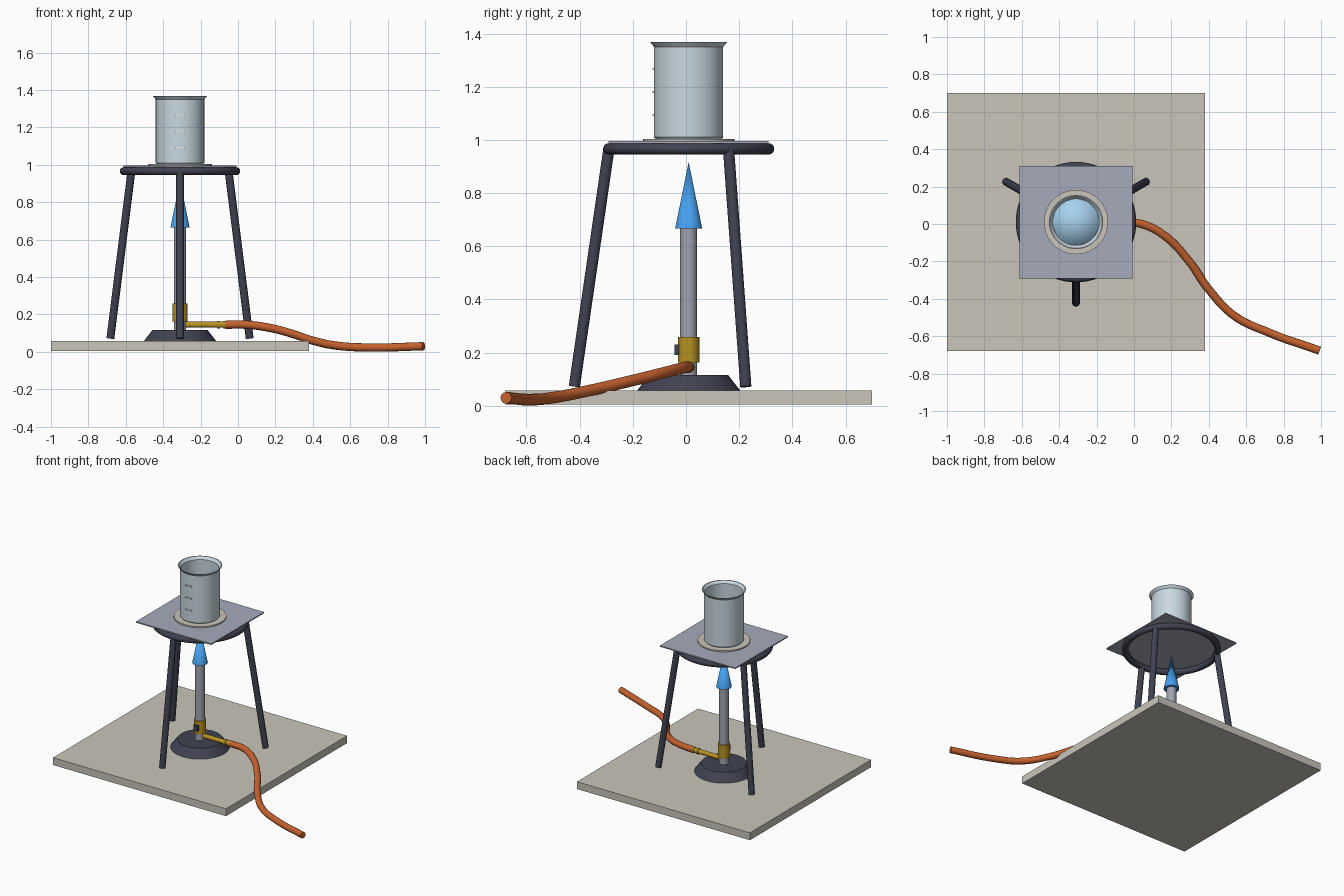
import bpy, bmesh
from math import radians, sin, cos, tau
from mathutils import Vector

cube = bpy.data.objects.get("Cube")
if cube:
    bpy.data.objects.remove(cube, do_unlink=True)

CX, CY = -0.31, 0.01          # burner axis
BOARD_TOP = 0.058


def material(name, rgb, rough=0.5):
    linear = [(c / 255) ** 2.2 for c in rgb] + [1]
    m = bpy.data.materials.new(name)
    m.use_nodes = True
    m.diffuse_color = linear
    bsdf = m.node_tree.nodes["Principled BSDF"]
    bsdf.inputs["Base Color"].default_value = linear
    bsdf.inputs["Roughness"].default_value = rough
    return m


stone = material("stone", (200, 196, 186))
iron = material("dark_iron", (66, 68, 82))
steel = material("steel", (160, 163, 175))
gauze_grey = material("gauze_grey", (165, 170, 186))
brass = material("brass", (184, 146, 40))
rubber = material("rubber", (196, 98, 50))
flame_blue = material("flame_blue", (72, 160, 240))
glass = material("glass", (200, 215, 224), 0.15)
water_blue = material("water_blue", (165, 208, 238), 0.15)
white = material("white", (235, 238, 240))


def finish(obj, name, mat, angle=35):
    obj.name = name
    obj.data.materials.append(mat)
    bpy.ops.object.select_all(action='DESELECT')
    obj.select_set(True)
    bpy.context.view_layer.objects.active = obj
    if angle:
        bpy.ops.object.shade_smooth_by_angle(angle=radians(angle))
    return obj


def box(name, lo, hi, mat):
    lo, hi = Vector(lo), Vector(hi)
    bpy.ops.mesh.primitive_cube_add(size=1, location=(lo + hi) / 2)
    obj = bpy.context.object
    obj.scale = hi - lo
    return finish(obj, name, mat, 0)


def rod(name, a, b, radius, mat, sides=24):
    a, b = Vector(a), Vector(b)
    bpy.ops.mesh.primitive_cylinder_add(vertices=sides, radius=radius,
                                        depth=(b - a).length, location=(a + b) / 2)
    obj = bpy.context.object
    obj.rotation_euler = (b - a).to_track_quat('Z', 'Y').to_euler()
    return finish(obj, name, mat)


def lathe(name, profile, mat, steps=48, angle=35):
    """Turn (radius, z) points about the burner axis."""
    bm = bmesh.new()
    verts = [bm.verts.new((r, 0, z)) for r, z in profile]
    edges = [bm.edges.new(pair) for pair in zip(verts, verts[1:])]
    bmesh.ops.spin(bm, geom=verts + edges, axis=(0, 0, 1), cent=(0, 0, 0),
                   angle=tau, steps=steps, use_duplicate=False)
    bmesh.ops.remove_doubles(bm, verts=bm.verts, dist=1e-4)
    bmesh.ops.recalc_face_normals(bm, faces=bm.faces)
    mesh = bpy.data.meshes.new(name)
    bm.to_mesh(mesh)
    bm.free()
    obj = bpy.data.objects.new(name, mesh)
    obj.location = (CX, CY, 0)
    bpy.context.collection.objects.link(obj)
    return finish(obj, name, mat, angle)


# Bench board
box("base_board", (CX - 0.69, CY - 0.69, 0.005), (CX + 0.69, CY + 0.69, BOARD_TOP), stone)

# Burner
lathe("burner_base", [(0, BOARD_TOP), (0.193, BOARD_TOP), (0.148, 0.116), (0, 0.116)], iron)
rod("burner_barrel", (CX, CY, 0.11), (CX, CY, 0.667), 0.032, steel, 32)
rod("air_collar", (CX, CY, 0.163), (CX, CY, 0.258), 0.04, brass, 32)
box("air_hole", (CX - 0.016, CY - 0.053, 0.19), (CX + 0.016, CY - 0.03, 0.231), iron)
lathe("flame", [(0, 0.666), (0.051, 0.666), (0, 0.917)], flame_blue, 32)

# Gas inlet with two barbs
PIPE_Z = 0.145
rod("gas_inlet", (CX, CY, PIPE_Z), (-0.04, CY, PIPE_Z), 0.016, brass)
for i, x in enumerate((-0.105, -0.07)):
    rod(f"inlet_barb_{i + 1}", (x - 0.008, CY, PIPE_Z), (x + 0.008, CY, PIPE_Z), 0.021, brass)

# Rubber hose
path = [(-0.065, CY, PIPE_Z), (0.04, 0.0, 0.145), (0.16, -0.06, 0.13),
        (0.295, -0.2, 0.095), (0.40, -0.35, 0.06), (0.535, -0.49, 0.032),
        (0.72, -0.58, 0.023), (0.992, -0.677, 0.03)]
curve = bpy.data.curves.new("hose", 'CURVE')
curve.dimensions = '3D'
curve.bevel_depth = 0.022
curve.bevel_resolution = 4
curve.resolution_u = 10
curve.use_fill_caps = True
spline = curve.splines.new('BEZIER')
spline.bezier_points.add(len(path) - 1)
for point, co in zip(spline.bezier_points, path):
    point.co = co
    point.handle_left_type = point.handle_right_type = 'AUTO'
hose = bpy.data.objects.new("hose", curve)
bpy.context.collection.objects.link(hose)
bpy.ops.object.select_all(action='DESELECT')
hose.select_set(True)
bpy.context.view_layer.objects.active = hose
bpy.ops.object.convert(target='MESH')
finish(bpy.context.object, "hose", rubber)

# Tripod
RING_Z = 0.966
bpy.ops.mesh.primitive_torus_add(major_radius=0.301, minor_radius=0.021, major_segments=64,
                                 minor_segments=16, location=(CX, CY, RING_Z))
finish(bpy.context.object, "tripod_ring", iron, 60)
for name, degrees in (("front", -90), ("back_left", 30), ("back_right", 150)):
    out = Vector((cos(radians(degrees)), sin(radians(degrees)), 0))
    axis = Vector((CX, CY, 0))
    rod(f"tripod_leg_{name}", axis + out * 0.43 + Vector((0, 0, 0.072)),
        axis + out * 0.30 + Vector((0, 0, RING_Z)), 0.021, iron)

# Gauze with ceramic centre
box("gauze_sheet", (CX - 0.301, CY - 0.301, 0.987), (CX + 0.301, CY + 0.301, 0.995), gauze_grey)
rod("ceramic_disc", (CX, CY, 0.994), (CX, CY, 1.004), 0.172, stone, 48)

# Beaker with flared lip, water and graduation marks
lathe("beaker", [(0, 1.004), (0.125, 1.004), (0.13, 1.01), (0.13, 1.35), (0.145, 1.368),
                 (0.139, 1.368), (0.124, 1.35), (0.124, 1.014), (0, 1.014)], glass, 64)
lathe("water", [(0, 1.014), (0.1235, 1.014), (0.1235, 1.2), (0, 1.2)], water_blue, 48, 180)
for i, z in enumerate((1.093, 1.18, 1.267)):
    box(f"graduation_{i + 1}", (CX - 0.024, CY - 0.136, z - 0.003),
        (CX + 0.024, CY - 0.126, z + 0.003), white)
